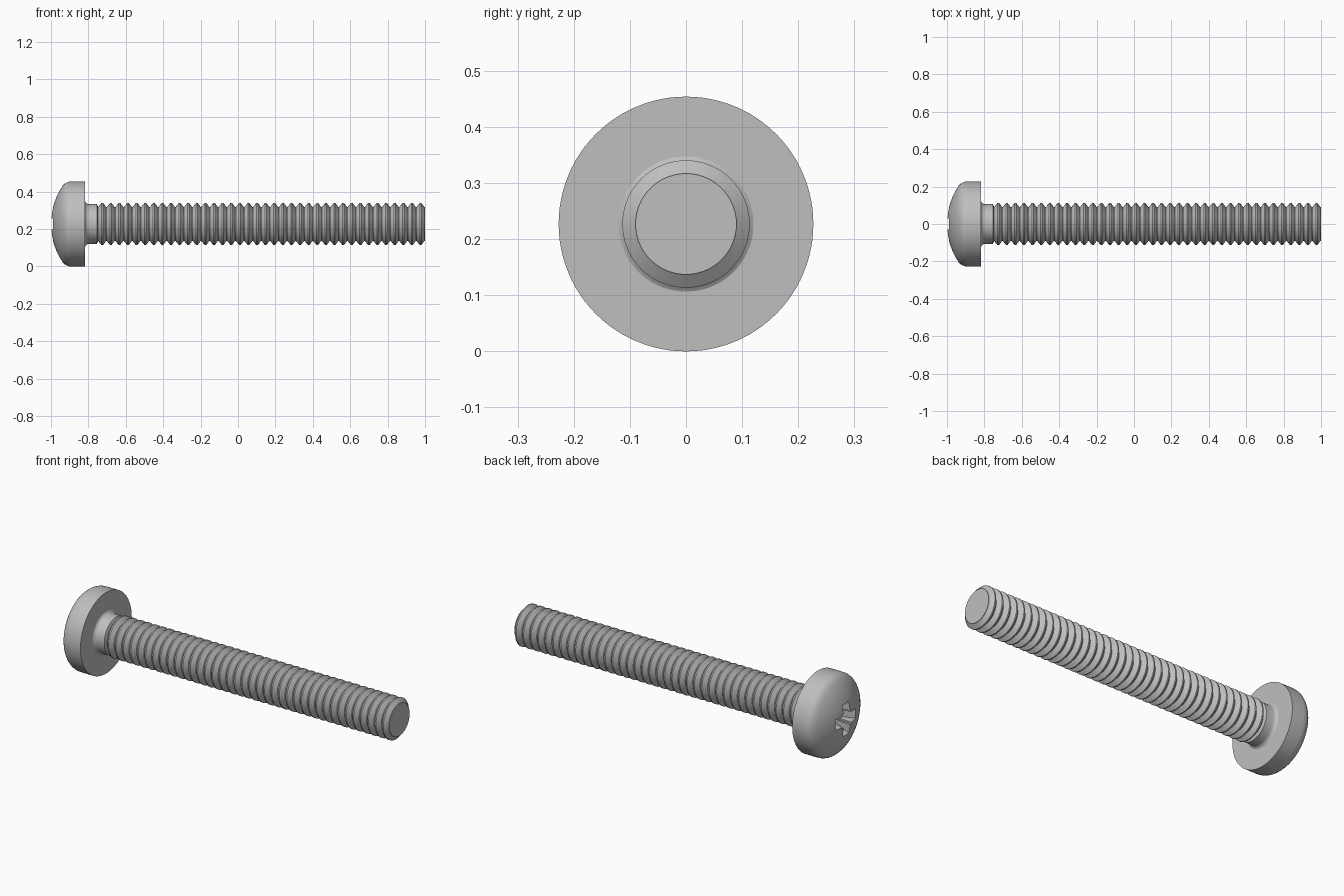
import bpy, bmesh, math
from mathutils import Matrix, Vector

cube = bpy.data.objects.get("Cube")
if cube:
    bpy.data.objects.remove(cube, do_unlink=True)

HEAD_R = 0.227
AXIS = Vector((0, 0, HEAD_R))

steel = bpy.data.materials.new("grey steel")
steel.use_nodes = True
colour = (0.52, 0.52, 0.52, 1)
steel.diffuse_color = colour
steel.node_tree.nodes["Principled BSDF"].inputs["Base Color"].default_value = colour


def make_object(name, bm):
    bmesh.ops.recalc_face_normals(bm, faces=bm.faces)
    mesh = bpy.data.meshes.new(name)
    bm.to_mesh(mesh)
    bm.free()
    mesh.materials.append(steel)
    ob = bpy.data.objects.new(name, mesh)
    bpy.context.collection.objects.link(ob)
    return ob


def lathe(name, profile, steps):
    """Turn (x, radius) points about the screw axis and cap both ends."""
    bm = bmesh.new()
    rings = []
    for x, r in profile:
        rings.append([bm.verts.new(AXIS + Vector((x, r * math.cos(a), r * math.sin(a))))
                      for a in (2 * math.pi * i / steps for i in range(steps))])
    for a, b in zip(rings, rings[1:]):
        for i in range(steps):
            j = (i + 1) % steps
            bm.faces.new((a[i], a[j], b[j], b[i]))
    bm.faces.new(rings[0])
    bm.faces.new(rings[-1])
    return make_object(name, bm)


def tapered_cutter(name, outer, inner, depth):
    """Tapered block sunk into the head; sizes are (half y, half z)."""
    bm = bmesh.new()
    bmesh.ops.create_cube(bm, size=2)
    for v in bm.verts:
        hy, hz = outer if v.co.x < 0 else inner
        x = -1.01 if v.co.x < 0 else -1 + depth
        v.co = AXIS + Vector((x, v.co.y * hy, v.co.z * hz))
    ob = make_object(name, bm)
    ob.hide_render = True
    return ob


def smooth(ob):
    bpy.ops.object.select_all(action='DESELECT')
    ob.select_set(True)
    bpy.context.view_layer.objects.active = ob
    bpy.ops.object.shade_smooth_by_angle(angle=math.radians(30))


# Domed pan head with a rounded shoulder
DOME_R = 0.364
profile = []
for i in range(1, 11):
    r = 0.0205 * i
    profile.append((-1 + DOME_R - math.sqrt(DOME_R ** 2 - r * r), r))
profile += [(-0.926, 0.2155), (-0.915, 0.2225), (-0.902, 0.2262),
            (-0.89, HEAD_R), (-0.817, HEAD_R)]
head = lathe("head", profile, 96)

# Cross recess: two tapered wings and a square centre
cutters = [
    tapered_cutter("wing_cutter_y", (0.1, 0.031), (0.045, 0.02), 0.09),
    tapered_cutter("wing_cutter_z", (0.031, 0.1), (0.02, 0.045), 0.09),
    tapered_cutter("centre_cutter", (0.042, 0.042), (0.028, 0.028), 0.09),
]
bpy.context.view_layer.objects.active = head
for cutter in cutters:
    mod = head.modifiers.new("recess", 'BOOLEAN')
    mod.operation = 'DIFFERENCE'
    mod.solver = 'EXACT'
    mod.object = cutter
    bpy.ops.object.modifier_apply(modifier=mod.name)
    bpy.data.objects.remove(cutter, do_unlink=True)
smooth(head)

# Shank: fillet under the head, plain neck, then ring threads to the tip
ROOT, CREST, COUNT, START = 0.09, 0.1135, 38, -0.748
pitch = (1 - START) / COUNT
profile = [(-0.818, 0.1225), (-0.814, 0.1145), (-0.808, 0.109), (-0.8, 0.1065),
           (START - 0.006, 0.1065)]
for i in range(COUNT):
    x = START + i * pitch
    profile += [(x, ROOT), (x + 0.4 * pitch, CREST),
                (x + 0.56 * pitch, CREST), (x + 0.94 * pitch, ROOT)]
profile.append((1, ROOT))
shank = lathe("threaded_shank", profile, 72)
smooth(shank)
